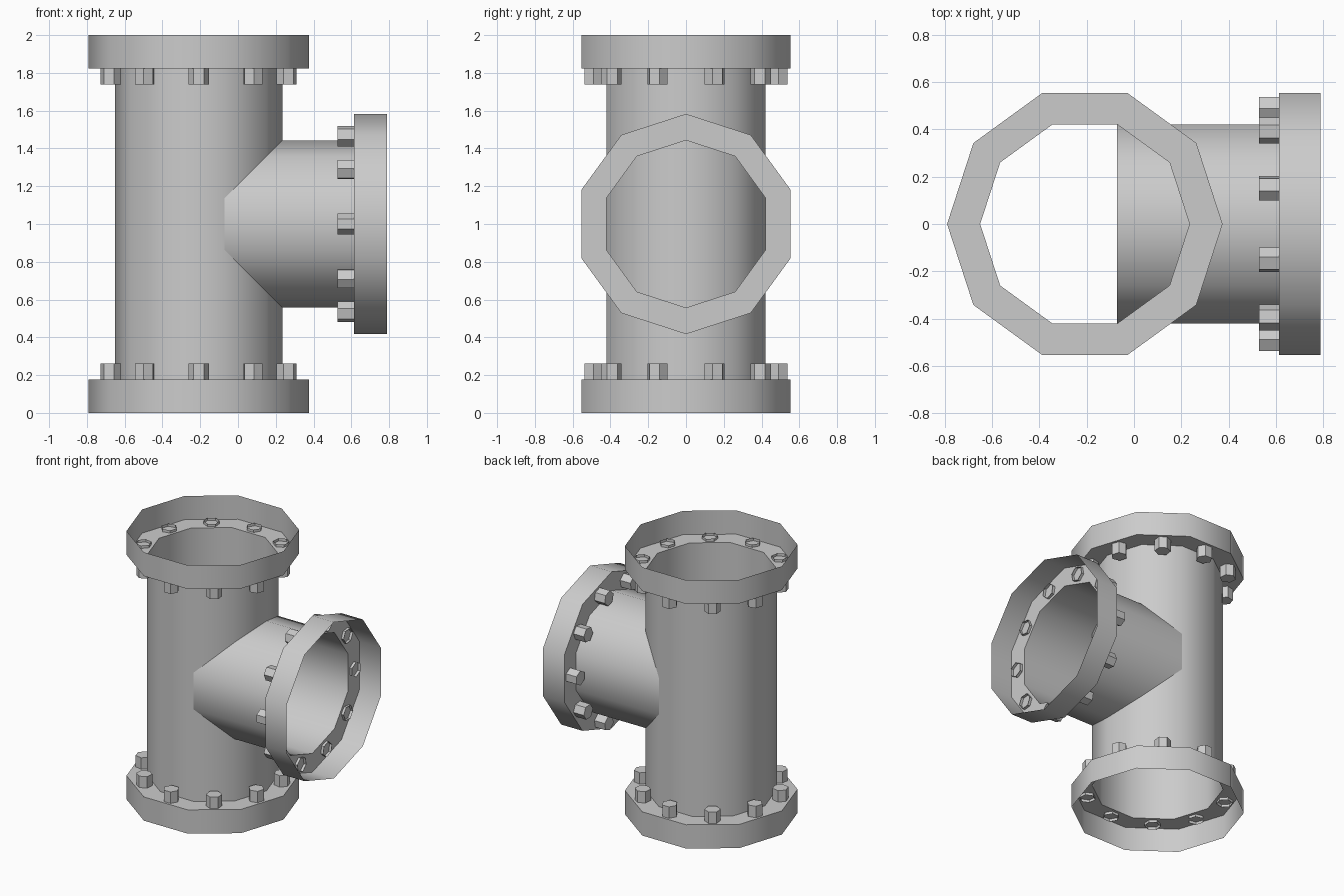
import bpy, bmesh
from math import cos, sin, pi
from mathutils import Matrix

if "Cube" in bpy.data.objects:
    bpy.data.objects.remove(bpy.data.objects["Cube"])

SIDES = 10
PIPE_R, FLANGE_R, BOLT_CIRCLE = 0.443, 0.583, 0.489
DEPTH = 0.177            # flange wall depth
BOLT_R, HEAD, TAIL = 0.055, 0.085, 0.02
AXIS_X = -0.208


def lathe(name, profile, sides, matrix, cap_first=False, smooth=True, parent=None):
    """Sweep (radius, height) points around local z; optionally close the first ring."""
    bm = bmesh.new()
    rings = [[bm.verts.new((r * cos(2 * pi * i / sides), r * sin(2 * pi * i / sides), z))
              for i in range(sides)] for r, z in profile]
    for a, b in zip(rings, rings[1:]):
        for i in range(sides):
            j = (i + 1) % sides
            bm.faces.new((a[i], a[j], b[j], b[i]))
    if cap_first:
        bm.faces.new(rings[0][::-1])
    mesh = bpy.data.meshes.new(name)
    bm.to_mesh(mesh)
    bm.free()
    obj = bpy.data.objects.new(name, mesh)
    bpy.context.collection.objects.link(obj)
    obj.matrix_world = matrix
    if smooth:
        bpy.ops.object.select_all(action='DESELECT')
        obj.select_set(True)
        bpy.context.view_layer.objects.active = obj
        bpy.ops.object.shade_smooth_by_angle(angle=0.8)
    return obj


def bolted_flange(name, matrix):
    """Open cup flange: ring at local z = 0, rim wall outward, bolts through the ring."""
    lathe(name + "_flange", [(PIPE_R, 0), (FLANGE_R, 0), (FLANGE_R, DEPTH)], SIDES, matrix)
    for k in range(SIDES):
        place = Matrix.Rotation((k + 0.5) * 2 * pi / SIDES, 4, 'Z') \
            @ Matrix.Translation((BOLT_CIRCLE, 0, 0)) @ Matrix.Rotation(pi / 2, 4, 'Z')
        lathe(f"{name}_bolt_{k + 1}", [(BOLT_R, -HEAD), (BOLT_R, TAIL)], 6,
              matrix @ place, cap_first=True, smooth=False)


# Main vertical pipe
lathe("main_pipe", [(PIPE_R, DEPTH), (PIPE_R, 2 - DEPTH)], SIDES,
      Matrix.Translation((AXIS_X, 0, 0)))

# Side branch, running into the main pipe
to_x = Matrix.Rotation(pi / 2, 4, 'Y')
branch_end = 0.79 - DEPTH
lathe("branch_pipe", [(PIPE_R, -0.072), (PIPE_R, branch_end)], SIDES,
      Matrix.Translation((0, 0, 1)) @ to_x)

# Flanges with bolts on the three openings
bolted_flange("top", Matrix.Translation((AXIS_X, 0, 2 - DEPTH)))
bolted_flange("bottom", Matrix.Translation((AXIS_X, 0, DEPTH)) @ Matrix.Rotation(pi, 4, 'X'))
bolted_flange("branch", Matrix.Translation((branch_end, 0, 1)) @ to_x)
